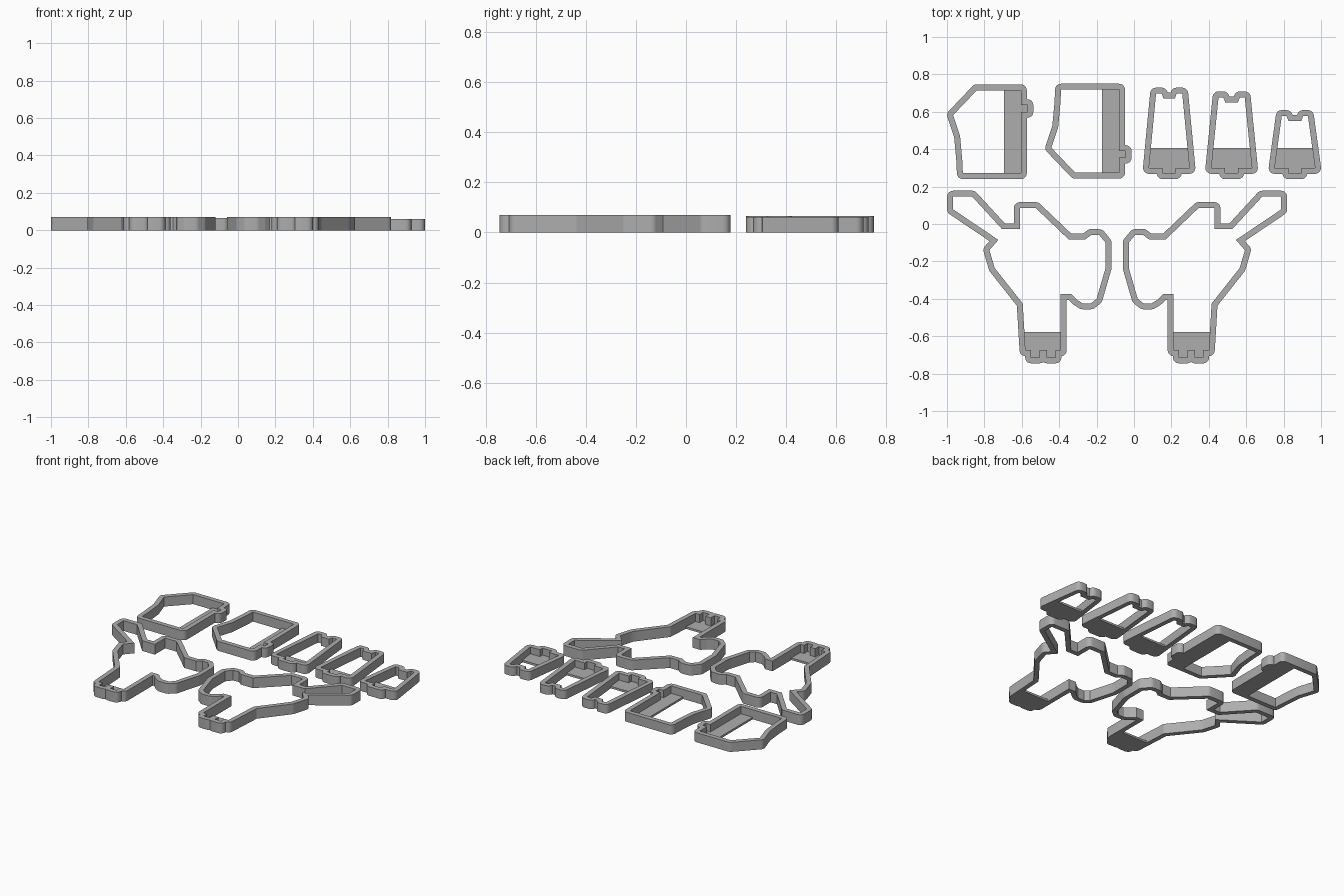
import bpy
from math import sin, cos, pi, radians
from mathutils import Vector
from mathutils.geometry import delaunay_2d_cdt

cube = bpy.data.objects.get("Cube")
if cube:
    bpy.data.objects.remove(cube)

WALL = 0.032
FLOOR = 0.014
SIDES = 20

grey = bpy.data.materials.new("plain grey")
grey.use_nodes = True
grey.diffuse_color = (0.42, 0.42, 0.42, 1)
grey.node_tree.nodes["Principled BSDF"].inputs["Base Color"].default_value = grey.diffuse_color


def inside(poly, p):
    """Ray test of a point against a polygon."""
    hit = False
    for a, b in zip(poly, poly[1:] + poly[:1]):
        if (a.y > p.y) != (b.y > p.y):
            if p.x < a.x + (p.y - a.y) * (b.x - a.x) / (b.y - a.y):
                hit = not hit
    return hit


def slab(name, verts, tris, height):
    """Extrude flat triangles into a closed solid."""
    used = {}
    for t in tris:
        for i in t:
            used.setdefault(i, len(used))
    n = len(used)
    pts = [(verts[i].x, verts[i].y, 0) for i in used]
    pts += [(x, y, height) for x, y, z in pts]
    tris = [tuple(used[i] for i in t) for t in tris]
    faces = [t[::-1] for t in tris] + [tuple(i + n for i in t) for t in tris]
    edges = {e for a, b, c in tris for e in ((a, b), (b, c), (c, a))}
    faces += [(a, b, b + n, a + n) for a, b in edges if (b, a) not in edges]
    mesh = bpy.data.meshes.new(name)
    mesh.from_pydata(pts, [], faces)
    mesh.materials.append(grey)
    ob = bpy.data.objects.new(name, mesh)
    bpy.context.collection.objects.link(ob)
    bpy.ops.object.select_all(action='DESELECT')
    ob.select_set(True)
    bpy.context.view_layer.objects.active = ob
    bpy.ops.object.shade_smooth_by_angle(angle=radians(30))


def cutter(name, profile, height, axis, limit, sign):
    """Rounded wall around a sharp profile, with a floor past a limit line."""
    inner = [Vector(p) for p in profile]
    shapes = []
    for a, b in zip(inner, inner[1:] + inner[:1]):
        d = (b - a).normalized() * WALL
        side = Vector((-d.y, d.x))
        shapes.append([a - side, b - side, b + side, a + side])
        shapes.append([a + WALL * Vector((cos(2 * pi * k / SIDES), sin(2 * pi * k / SIDES)))
                       for k in range(SIDES)])
    # the line where the floor stops
    ends = [Vector((limit, -1)), Vector((limit, 1))]
    if axis == 1:
        ends = [Vector((-1.1, limit)), Vector((1.1, limit))]
    verts, edges = [], []
    for loop in shapes + [inner]:
        s, n = len(verts), len(loop)
        verts += loop
        edges += [(s + k, s + (k + 1) % n) for k in range(n)]
    edges.append((len(verts), len(verts) + 1))
    verts += ends
    out = delaunay_2d_cdt(verts, edges, [], 0, 1e-5)
    pts = out[0]
    wall, floor = [], []
    for tri in out[2]:
        a, b, c = (pts[i] for i in tri)
        mid = (a + b + c) / 3
        if (b - a).cross(c - a) < 0:
            tri = tri[::-1]
        if inside(inner, mid):
            if (mid[axis] - limit) * sign > 0:
                floor.append(tuple(tri))
        elif any(inside(s, mid) for s in shapes):
            wall.append(tuple(tri))
    slab(name + "_wall", pts, wall, height)
    slab(name + "_floor", pts, floor, FLOOR)


# Body side: arm, back, rump, leg and toes
body = [(-.967, .146), (-.865, .146), (-.705, -.028), (-.61, -.028), (-.61, .085),
        (-.525, .085), (-.35, -.082), (-.26, -.082), (-.228, -.058), (-.185, -.06),
        (-.152, -.1), (-.152, -.235), (-.2, -.4), (-.23, -.424), (-.275, -.424),
        (-.305, -.405), (-.335, -.375), (-.392, -.375), (-.392, -.675)]
for x in (-.42, -.505):
    body += [(x, -.675), (x, -.713), (x - .045, -.713), (x - .045, -.675)]
body += [(-.58, -.675), (-.595, -.425), (-.745, -.235), (-.773, -.14),
         (-.725, -.085), (-.967, .078)]
cutter("right_body", body, 0.07, 1, -0.577, -1)
cutter("left_body", [(-.18 - x, y) for x, y in body], 0.07, 1, -0.577, -1)

# Head panels, the second one flipped
head = [(-.84, .715), (-.605, .715), (-.605, .635), (-.57, .635), (-.57, .6),
        (-.605, .6), (-.605, .272), (-.915, .272), (-.918, .34), (-.93, .47), (-.967, .582)]
cutter("right_head", head, 0.065, 0, -0.695, 1)
cutter("left_head", [(x + .525, .99 - y) for x, y in head], 0.065, 0, -0.17, 1)

# Tapered panels with a bottom tab and a notched top
for name, cx, top, notch in (("long_panel", .188, .697, .03),
                             ("middle_panel", .522, .677, .034),
                             ("short_panel", .86, .577, .034)):
    half = [(.035, .272), (.035, .3), (.108, .3), (.07, top),
            (notch + .01, top), (notch, top - .027)]
    profile = half + [(-x, y) for x, y in reversed(half)]
    cutter(name, [(cx + x, y) for x, y in profile], 0.061, 1, 0.405, -1)
